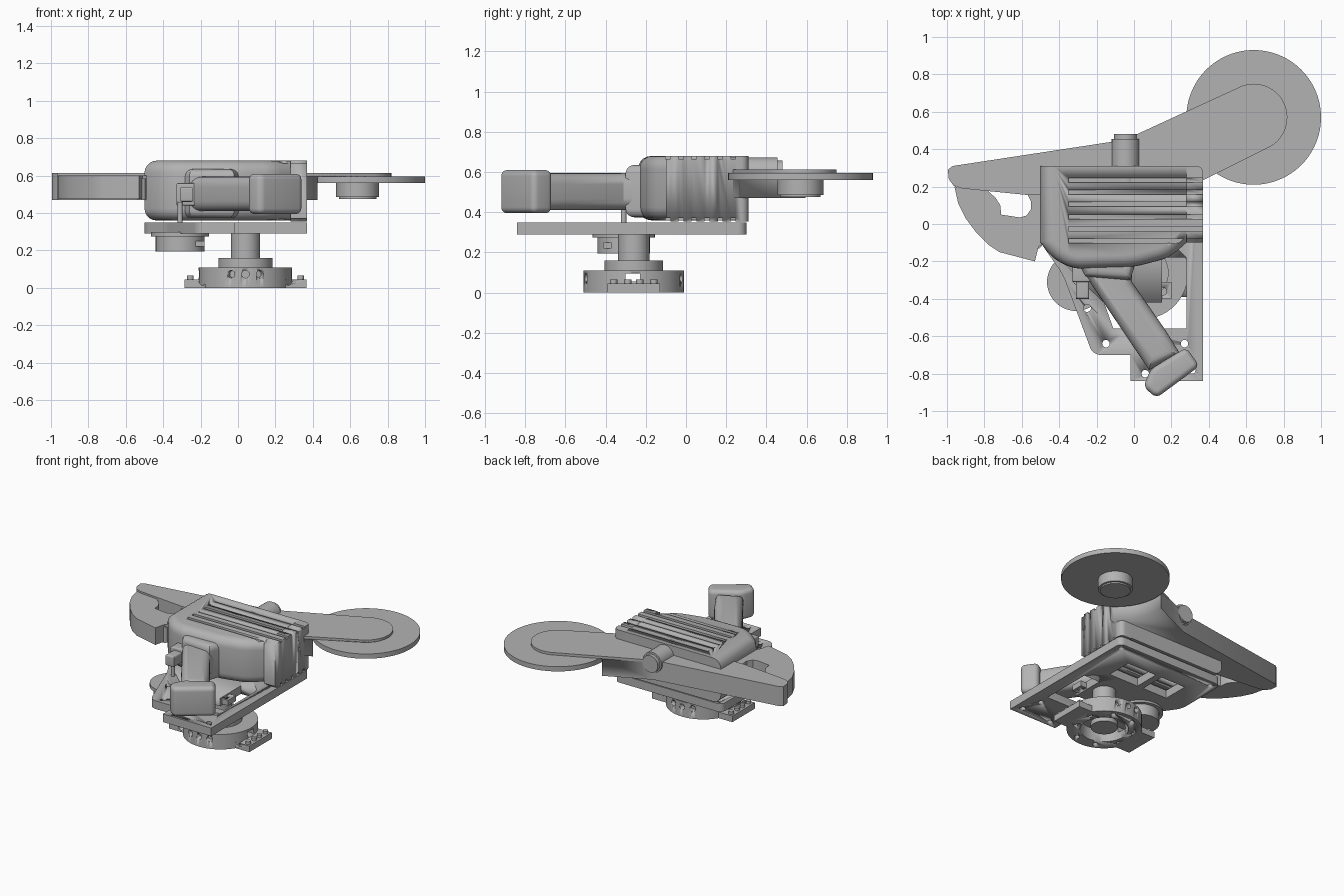
import bpy, bmesh, math
from mathutils import Matrix, Vector

cube = bpy.data.objects.get("Cube")
if cube:
    bpy.data.objects.remove(cube, do_unlink=True)

grey = bpy.data.materials.new("plain_grey")
grey.use_nodes = True
GREY = (0.45, 0.45, 0.45, 1)
grey.diffuse_color = GREY
grey.node_tree.nodes["Principled BSDF"].inputs["Base Color"].default_value = GREY


def finish(name, bm, smooth=True):
    bmesh.ops.recalc_face_normals(bm, faces=bm.faces[:])
    me = bpy.data.meshes.new(name)
    bm.to_mesh(me)
    bm.free()
    me.materials.append(grey)
    ob = bpy.data.objects.new(name, me)
    bpy.context.collection.objects.link(ob)
    if smooth:
        bpy.ops.object.select_all(action='DESELECT')
        ob.select_set(True)
        bpy.context.view_layer.objects.active = ob
        bpy.ops.object.shade_smooth_by_angle(angle=math.radians(32))
    return ob


def prism(name, pts, z0, z1, bevel=0, pick=None, corner=0, corner_pick=None):
    """Extrude a plan outline; optionally round its corners and its rim."""
    bm = bmesh.new()
    face = bm.faces.new([bm.verts.new((x, y, z0)) for x, y in pts])
    new = bmesh.ops.extrude_face_region(bm, geom=[face])["geom"]
    bmesh.ops.translate(bm, vec=(0, 0, z1 - z0),
                        verts=[v for v in new if isinstance(v, bmesh.types.BMVert)])
    upright = lambda e: abs(e.verts[0].co.z - e.verts[1].co.z) > 1e-4
    mid = lambda e: (e.verts[0].co + e.verts[1].co) / 2
    if corner:
        edges = [e for e in bm.edges if upright(e) and (not corner_pick or corner_pick(mid(e)))]
        bmesh.ops.bevel(bm, geom=edges, offset=corner, segments=5, profile=0.5,
                        affect='EDGES', clamp_overlap=True)
    if bevel:
        edges = [e for e in bm.edges if not upright(e) and (not pick or pick(mid(e)))]
        bmesh.ops.bevel(bm, geom=edges, offset=bevel, segments=5, profile=0.5,
                        affect='EDGES', clamp_overlap=True)
    return finish(name, bm)


def box(name, x0, x1, y0, y1, z0, z1, bevel=0):
    return prism(name, [(x0, y0), (x1, y0), (x1, y1), (x0, y1)], z0, z1, bevel)


def rod(name, start, end, r, sides=48):
    a, b = Vector(start), Vector(end)
    bm = bmesh.new()
    turn = (b - a).to_track_quat('Z', 'Y').to_matrix().to_4x4()
    bmesh.ops.create_cone(bm, cap_ends=True, segments=sides, radius1=r, radius2=r,
                          depth=(b - a).length, matrix=Matrix.Translation((a + b) / 2) @ turn)
    return finish(name, bm)


def post(name, x, y, z0, z1, r, sides=48):
    return rod(name, (x, y, z0), (x, y, z1), r, sides)


def cut(target, *cutters):
    for c in cutters:
        c.hide_render = True
        c.hide_viewport = True
        c.display_type = 'WIRE'
        m = target.modifiers.new("cut", 'BOOLEAN')
        m.operation = 'DIFFERENCE'
        m.solver = 'EXACT'
        m.object = c


# Motor housing: rounded along its front and right flank, square at the rear
housing = prism("housing", [(-0.5, 0.31), (-0.5, -0.1), (-0.44, -0.18), (-0.33, -0.24),
                            (0, -0.23), (0.19, -0.18), (0.28, -0.1), (0.28, 0.31)],
                0.36, 0.68, 0.065, lambda c: c.y < 0.3 and c.x < 0.27,
                0.05, lambda c: -0.49 < c.x < 0.2 and c.y < 0)
end_panel = prism("housing_end", [(0.28, -0.1), (0.37, -0.1), (0.37, 0.31), (0.28, 0.31)],
                  0.355, 0.68, corner=0.035, corner_pick=lambda c: c.x > 0.3 and c.y > 0)
for i in range(6):
    y = 0.235 - i * 0.065
    for z in (0.68, 0.358):
        slot = box("slot_cutter", -0.35, 0.4, y - 0.012, y + 0.012, z - 0.014, z + 0.014)
        cut(housing, slot)
        cut(end_panel, slot)

# Rear handle with collar and flared butt
prism("handle_collar", [(-0.32, -0.17), (-0.26, -0.28), (-0.02, -0.3), (0.02, -0.17)],
      0.375, 0.635, 0.04)
prism("handle_grip", [(-0.31, -0.2), (0.08, -0.78), (0.25, -0.7), (0.17, -0.57),
                      (-0.01, -0.31), (-0.01, -0.2)], 0.41, 0.595, 0.055)
prism("handle_butt", [(0.09, -0.775), (0.05, -0.87), (0.12, -0.93), (0.35, -0.76), (0.28, -0.66)],
      0.395, 0.61, 0.03, corner=0.03)

# Trigger
box("trigger_mount", -0.33, -0.2, -0.31, -0.2, 0.44, 0.56, 0.01)
box("trigger", -0.31, -0.24, -0.4, -0.27, 0.46, 0.54, 0.012)
post("trigger_rod", -0.31, -0.31, 0.28, 0.46, 0.014, 16)

# Swing arm: thin cover over the disc, thick elsewhere
DX, DY = 0.64, 0.57
tip = [(DX + 0.18 * math.cos(math.radians(a)), DY + 0.18 * math.sin(math.radians(a)))
       for a in range(-62, 117, 9)]
arm_outline = tip + [(-0.05, 0.45), (-0.97, 0.31), (-0.995, 0.29), (-0.99, 0.24), (-0.965, 0.205),
                     (-0.92, 0.19), (-0.57, 0.155), (0.2, 0.15)]
prism("arm_cover", arm_outline, 0.595, 0.613)
arm = prism("arm", arm_outline, 0.47, 0.6)
cut(arm, post("disc_clearance_cutter", DX, DY, 0.4, 0.596, 0.375, 96))

# Blade disc and hub
post("disc", DX, DY, 0.56, 0.595, 0.36, 96)
post("disc_hub", DX, DY, 0.485, 0.57, 0.115)
post("hub_cap", DX, DY, 0.475, 0.49, 0.1)

# Rear boss on the arm, with rounded end
rod("arm_boss", (-0.045, 0.2, 0.598), (-0.045, 0.455, 0.598), 0.074)
rod("arm_boss_end", (-0.045, 0.45, 0.595), (-0.045, 0.48, 0.595), 0.062)

# Hooked guard with finger opening
prism("hook_guard", [(-0.96, 0.2), (-0.94, 0.11), (-0.9, 0.03), (-0.84, -0.05), (-0.78, -0.11),
                     (-0.72, -0.15), (-0.53, -0.2), (-0.51, -0.12), (-0.45, -0.1), (-0.45, 0.17),
                     (-0.57, 0.16), (-0.55, 0.12), (-0.55, 0.08), (-0.575, 0.045), (-0.61, 0.035),
                     (-0.71, 0.05), (-0.715, 0.1), (-0.74, 0.14), (-0.79, 0.185)], 0.475, 0.6)
post("guard_pin", -0.515, -0.11, 0.47, 0.585, 0.022, 20)

# Base plate with windows and bolt holes
plate = prism("base_plate", [(0.37, 0.3), (-0.5, 0.3), (-0.5, -0.1), (-0.38, -0.27), (-0.22, -0.7),
                             (-0.02, -0.7), (-0.02, -0.84), (0.37, -0.84)], 0.29, 0.35,
              corner=0.04, corner_pick=lambda c: c.x < -0.1 or c.y > 0)
cut(plate,
    prism("window_cutter", [(0.15, -0.18), (0.28, -0.18), (0.28, -0.56), (-0.11, -0.56),
                            (-0.16, -0.42), (0.15, -0.42)], 0.2, 0.4),
    box("window_cutter", -0.08, 0.16, -0.06, 0.13, 0.2, 0.352),
    box("window_cutter", -0.33, -0.13, -0.06, 0.13, 0.2, 0.352))
for x, y in [(-0.25, -0.45), (0.06, -0.8), (0.27, -0.64), (0.31, -0.78), (0.06, -0.65),
             (-0.15, -0.64), (0.32, 0.25), (-0.45, 0.25)]:
    cut(plate, post("bolt_hole_cutter", x, y, 0.2, 0.4, 0.02, 20))
tab = box("clamp_tab", 0.06, 0.2, -0.4, -0.31, 0.3, 0.34)
cut(tab, post("tab_hole_cutter", 0.155, -0.36, 0.2, 0.4, 0.02, 20))

# Drive motor under the plate
post("motor_flange", -0.31, -0.31, 0.275, 0.3, 0.155)
post("motor_can", -0.31, -0.31, 0.195, 0.28, 0.13)
box("motor_plug", -0.23, -0.18, -0.41, -0.37, 0.22, 0.25)

# Mounting column and flange
CX, CY = 0.04, -0.26
post("column", CX, CY, 0.15, 0.32, 0.078)
post("column_flange", CX, CY, 0.11, 0.16, 0.145)

# Coupling base, hollow, with radial screw holes and a cross slot
base = post("coupling_base", CX, CY, 0, 0.11, 0.25, 80)
cut(base, post("bore_cutter", CX, CY, -0.02, 0.09, 0.16),
    box("cross_slot_cutter", CX - 0.4, CX + 0.4, -0.3, -0.23, 0.055, 0.094))
for a in (-108, -90, -72, 72, 90, 108):
    d = Vector((math.cos(math.radians(a)), math.sin(math.radians(a)), 0))
    mid = Vector((CX, CY, 0.073))
    cut(base, rod("screw_hole_cutter", mid + d * 0.21, mid + d * 0.3, 0.02, 20))
post("coupling_core", CX, CY, 0.015, 0.05, 0.09)
for a in range(0, 360, 45):
    r = math.radians(a + 22)
    cut(base, post("floor_hole_cutter", CX + 0.205 * math.cos(r), CY + 0.205 * math.sin(r),
                   -0.02, 0.03, 0.018, 16))

# Side feet with bolts
for side in (-1, 1):
    x0, x1 = sorted((CX + side * 0.19, CX + side * 0.325))
    foot = box("coupling_foot", x0, x1, -0.39, -0.13, 0, 0.045)
    cut(foot, rod("foot_hole_cutter", (CX + side * 0.23, -0.5, 0.033),
                  (CX + side * 0.23, -0.3, 0.033), 0.018, 16))
    for y in (-0.36, -0.29, -0.23, -0.16):
        post("foot_bolt", CX + side * 0.295, y, 0.04, 0.065, 0.018, 16)
